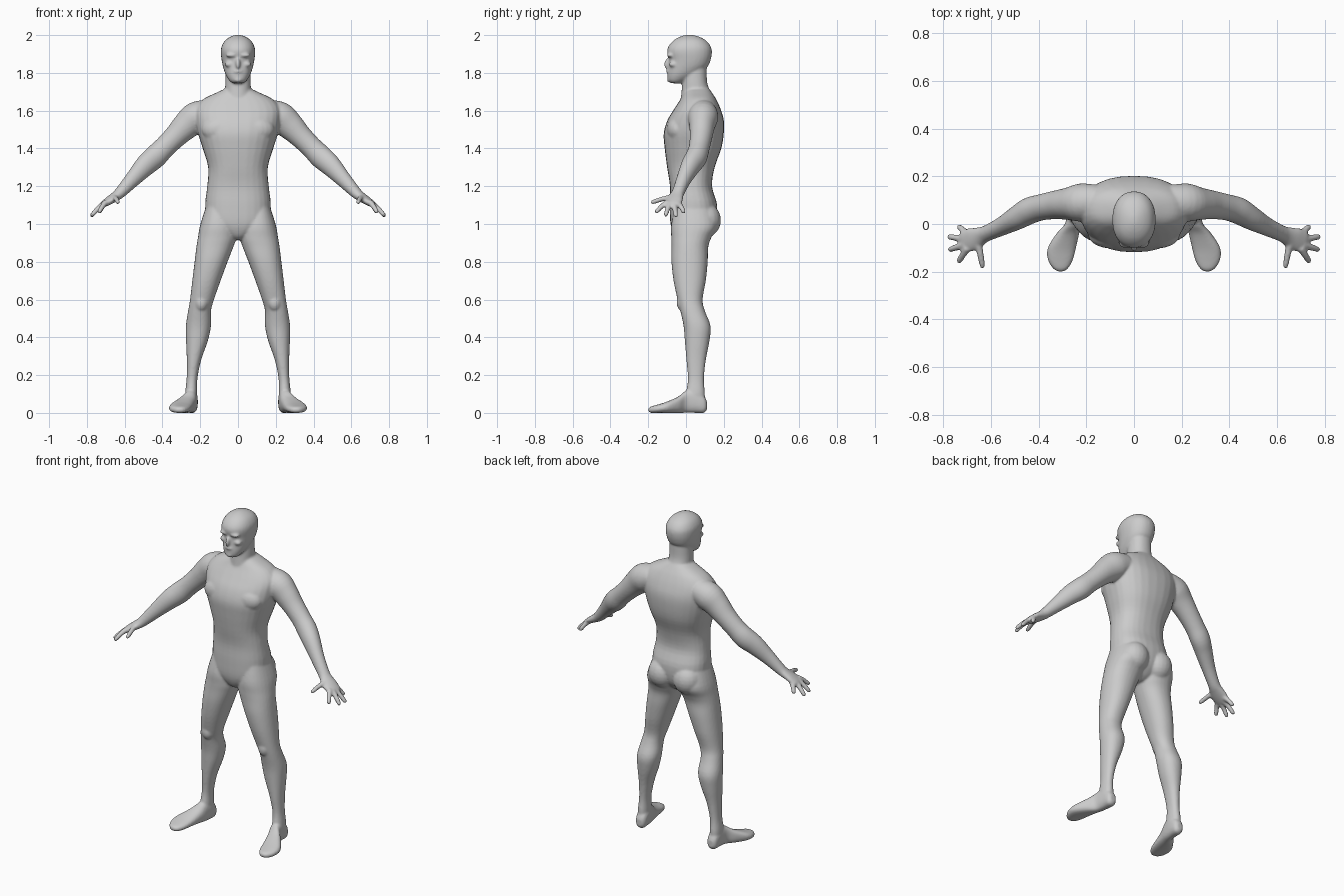
import bpy, bmesh, math
from mathutils import Vector, Matrix

bm = bmesh.new()
SIDES = 28


def smooth_rows(rows, steps=4):
    """Catmull-Rom interpolation between rows of numbers."""
    out = []
    for i in range(len(rows) - 1):
        p0, p1 = rows[max(i - 1, 0)], rows[i]
        p2, p3 = rows[i + 1], rows[min(i + 2, len(rows) - 1)]
        for k in range(steps):
            t = k / steps
            out.append([0.5 * (2 * b + (c - a) * t + (2 * a - 5 * b + 4 * c - d) * t * t
                               + (3 * b - a - 3 * c + d) * t ** 3)
                        for a, b, c, d in zip(p0, p1, p2, p3)])
    out.append(list(rows[-1]))
    return out


def skin(rings, power):
    """Closed skin over (centre, half axis u, half axis v) rings."""
    loops = []
    for c, u, v in rings:
        loop = []
        for k in range(SIDES):
            a = 2 * math.pi * k / SIDES
            ca, sa = math.cos(a), math.sin(a)
            loop.append(bm.verts.new(c + u * math.copysign(abs(ca) ** (2 / power), ca)
                                     + v * math.copysign(abs(sa) ** (2 / power), sa)))
        loops.append(loop)
    for a, b in zip(loops, loops[1:]):
        for k in range(SIDES):
            n = (k + 1) % SIDES
            bm.faces.new((a[k], a[n], b[n], b[k]))
    bm.faces.new(loops[0])
    bm.faces.new(loops[-1])


def stack(rows, side=1, axis='z', power=2.2):
    """Rows are (position, x0, x1, b0, b1); b is y for a z stack, z for a y stack."""
    rings = []
    for p, x0, x1, b0, b1 in smooth_rows(rows):
        x, b = side * (x0 + x1) / 2, (b0 + b1) / 2
        u, h = (x1 - x0) / 2, (b1 - b0) / 2
        if axis == 'z':
            rings.append((Vector((x, b, p)), Vector((u, 0, 0)), Vector((0, h, 0))))
        else:
            rings.append((Vector((x, p, b)), Vector((u, 0, 0)), Vector((0, 0, h))))
    skin(rings, power)


def limb(rows, side=1):
    """Rows are (x, y, z, thickness, width) along a path."""
    rows = smooth_rows(rows)
    pts = [Vector((side * r[0], r[1], r[2])) for r in rows]
    rings = []
    for i, r in enumerate(rows):
        t = (pts[min(i + 1, len(pts) - 1)] - pts[max(i - 1, 0)]).normalized()
        w = t.cross(Vector((0, 0, 1))).normalized()
        rings.append((pts[i], w * r[4], w.cross(t) * r[3]))
    skin(rings, 2.0)


def blob(centre, radii, tilt=0):
    m = Matrix.Translation(centre) @ Matrix.Rotation(tilt, 4, 'X') @ Matrix.Diagonal((*radii, 1))
    bmesh.ops.create_uvsphere(bm, u_segments=20, v_segments=12, radius=1, matrix=m)


def sym(rows):
    return [(z, -w, w, a, b) for z, w, a, b in rows]


# torso
stack(sym([(0.915, 0.03, -0.03, 0.07), (0.94, 0.07, -0.06, 0.11), (1.0, 0.16, -0.082, 0.155),
           (1.1, 0.174, -0.086, 0.165), (1.2, 0.163, -0.085, 0.138), (1.3, 0.158, -0.1, 0.152),
           (1.4, 0.187, -0.113, 0.187), (1.48, 0.212, -0.118, 0.2), (1.55, 0.225, -0.098, 0.2),
           (1.61, 0.225, -0.062, 0.183), (1.66, 0.185, -0.03, 0.16), (1.695, 0.115, -0.012, 0.138),
           (1.72, 0.06, 0.0, 0.12)]), power=2.35)

# neck
stack(sym([(1.64, 0.085, -0.03, 0.15), (1.7, 0.07, -0.024, 0.128), (1.75, 0.067, -0.02, 0.112),
           (1.82, 0.064, -0.02, 0.11)]))

# head
stack(sym([(1.745, 0.028, -0.078, -0.02), (1.758, 0.045, -0.094, 0.0), (1.79, 0.065, -0.098, 0.06),
           (1.83, 0.079, -0.094, 0.112), (1.87, 0.087, -0.091, 0.131), (1.91, 0.091, -0.1, 0.137),
           (1.94, 0.087, -0.093, 0.131), (1.97, 0.07, -0.068, 0.108), (1.99, 0.043, -0.035, 0.073),
           (2.001, 0.013, 0.0, 0.035)]))

# face: nose, lips, chin
blob((0, -0.095, 1.85), (0.013, 0.021, 0.03), -0.3)
blob((0, -0.091, 1.808), (0.025, 0.014, 0.01))
blob((0, -0.083, 1.764), (0.024, 0.018, 0.016))

for s in (-1, 1):
    # brow and cheek
    blob((s * 0.034, -0.082, 1.893), (0.032, 0.02, 0.011))
    blob((s * 0.045, -0.068, 1.845), (0.025, 0.022, 0.016))
    # chest and buttock
    blob((s * 0.095, -0.045, 1.5), (0.098, 0.058, 0.07))
    blob((s * 0.085, 0.105, 1.02), (0.085, 0.08, 0.09))
    # leg
    stack([(1.12, 0.05, 0.16, -0.05, 0.12), (1.0, 0.01, 0.199, -0.078, 0.165),
           (0.93, 0.008, 0.212, -0.078, 0.135), (0.88, 0.024, 0.22, -0.077, 0.118),
           (0.8, 0.055, 0.23, -0.077, 0.115), (0.7, 0.092, 0.242, -0.066, 0.105),
           (0.6, 0.127, 0.254, -0.045, 0.088), (0.54, 0.143, 0.264, -0.03, 0.1),
           (0.46, 0.143, 0.276, -0.013, 0.13), (0.38, 0.16, 0.275, -0.006, 0.124),
           (0.28, 0.195, 0.271, 0.002, 0.105), (0.18, 0.215, 0.272, 0.01, 0.095),
           (0.1, 0.216, 0.28, 0.0, 0.1), (0.04, 0.22, 0.275, 0.0, 0.095)], s)
    # kneecap
    blob((s * 0.194, -0.022, 0.585), (0.034, 0.028, 0.045))
    # foot
    stack([(0.111, 0.23, 0.262, 0.018, 0.06), (0.095, 0.215, 0.277, 0.0, 0.09),
           (0.05, 0.213, 0.282, 0.0, 0.125), (0.0, 0.22, 0.29, 0.0, 0.118),
           (-0.04, 0.23, 0.325, 0.0, 0.087), (-0.1, 0.243, 0.362, 0.0, 0.06),
           (-0.15, 0.256, 0.362, 0.0, 0.044), (-0.185, 0.275, 0.342, 0.0, 0.034),
           (-0.2, 0.295, 0.32, 0.008, 0.024)], s, 'y', 2.5)
    # arm and palm
    limb([(0.15, 0.095, 1.59, 0.07, 0.07), (0.22, 0.09, 1.565, 0.083, 0.08),
          (0.275, 0.085, 1.52, 0.074, 0.068), (0.33, 0.08, 1.465, 0.062, 0.06),
          (0.39, 0.07, 1.405, 0.058, 0.055), (0.44, 0.055, 1.355, 0.062, 0.056),
          (0.49, 0.026, 1.31, 0.057, 0.05), (0.555, -0.01, 1.24, 0.043, 0.039),
          (0.62, -0.04, 1.17, 0.031, 0.034), (0.65, -0.053, 1.145, 0.025, 0.041),
          (0.685, -0.066, 1.122, 0.021, 0.049), (0.715, -0.073, 1.103, 0.016, 0.045),
          (0.725, -0.075, 1.097, 0.009, 0.03)], s)
    # fingers and thumb
    for a, b in (((0.7, -0.1, 1.115), (0.738, -0.162, 1.06)),
                 ((0.71, -0.086, 1.107), (0.778, -0.109, 1.043)),
                 ((0.71, -0.064, 1.107), (0.782, -0.053, 1.038)),
                 ((0.7, -0.042, 1.112), (0.738, -0.008, 1.058)),
                 ((0.655, -0.07, 1.142), (0.634, -0.187, 1.113))):
        a, b = Vector(a), Vector(b)
        limb([(*a, 0.016, 0.017), (*(a.lerp(b, 0.5) + Vector((0, 0, 0.004))), 0.013, 0.014),
              (*a.lerp(b, 0.88), 0.012, 0.012), (*b, 0.006, 0.006)], s)

# fuse everything into one smooth skin
bmesh.ops.recalc_face_normals(bm, faces=bm.faces)
mesh = bpy.data.meshes.new("human_figure")
bm.to_mesh(mesh)
bm.free()
figure = bpy.data.objects.new("human_figure", mesh)
bpy.context.collection.objects.link(figure)
fuse = figure.modifiers.new("fuse", 'REMESH')
fuse.mode = 'VOXEL'
fuse.voxel_size = 0.0065
fuse.use_smooth_shade = True
soften = figure.modifiers.new("soften", 'SMOOTH')
soften.factor = 0.5
soften.iterations = 6
